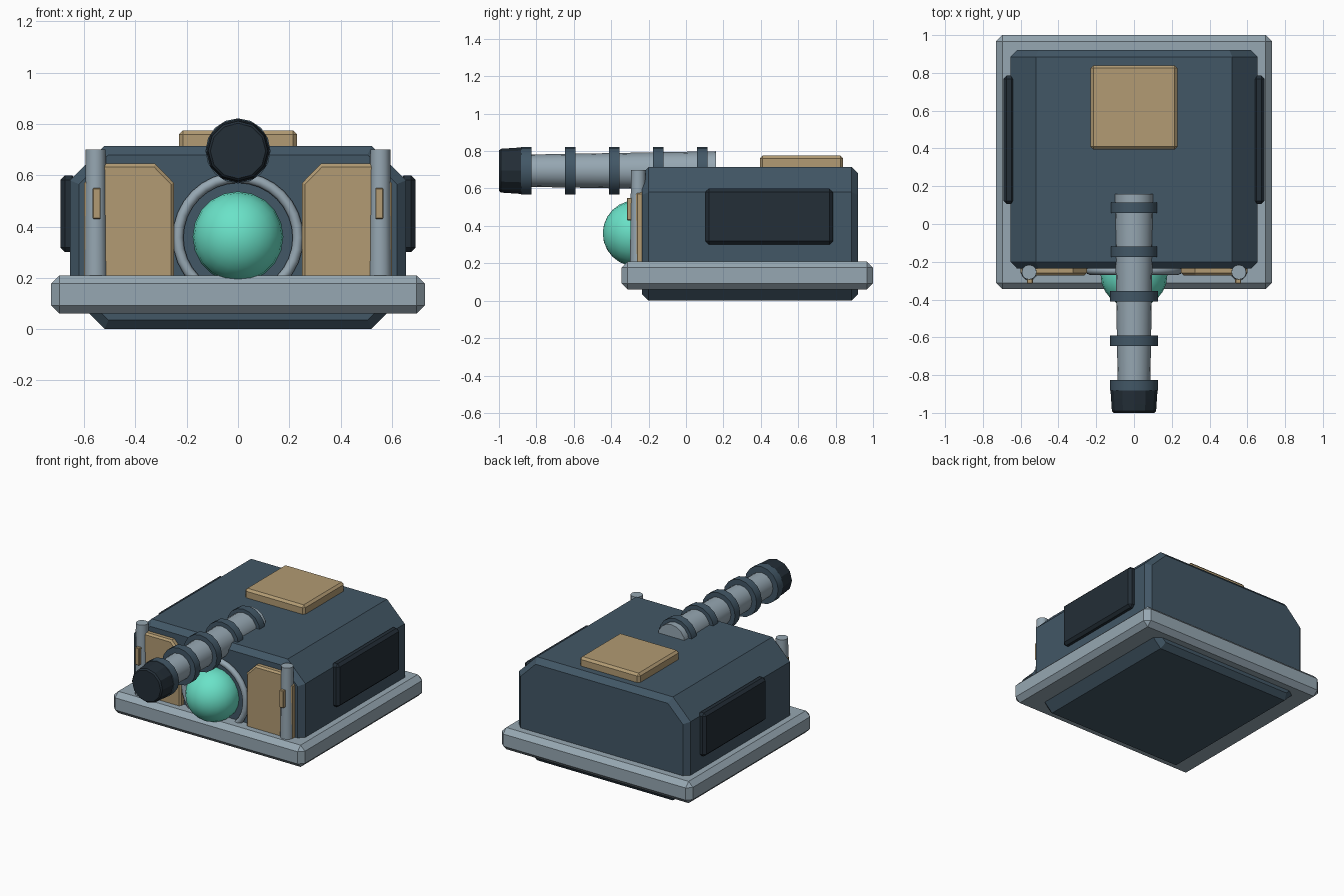
import bpy, bmesh, math
from mathutils import Matrix

if "Cube" in bpy.data.objects:
    bpy.data.objects.remove(bpy.data.objects["Cube"])


def material(name, rgb):
    m = bpy.data.materials.new(name)
    lin = [((c / 255 + 0.055) / 1.055) ** 2.4 for c in rgb]
    m.diffuse_color = (*lin, 1)
    m.use_nodes = True
    m.node_tree.nodes["Principled BSDF"].inputs["Base Color"].default_value = m.diffuse_color
    return m


SLATE = material("slate", (66, 87, 102))
GREY = material("light_grey", (150, 167, 178))
TAN = material("tan", (178, 155, 115))
DARK = material("dark_slate", (35, 46, 55))
TEAL = material("teal", (106, 226, 200))


def finish(bm, name, mat, smooth=None):
    bmesh.ops.recalc_face_normals(bm, faces=bm.faces)
    me = bpy.data.meshes.new(name)
    bm.to_mesh(me)
    bm.free()
    ob = bpy.data.objects.new(name, me)
    bpy.context.collection.objects.link(ob)
    me.materials.append(mat)
    if smooth:
        bpy.ops.object.select_all(action='DESELECT')
        ob.select_set(True)
        bpy.context.view_layer.objects.active = ob
        bpy.ops.object.shade_smooth_by_angle(angle=math.radians(smooth))
    return ob


def box(name, lo, hi, mat, bevel):
    bm = bmesh.new()
    bmesh.ops.create_cube(bm, size=1)
    for v in bm.verts:
        v.co = [(a + b) / 2 + c * (b - a) for a, b, c in zip(lo, hi, v.co)]
    bmesh.ops.bevel(bm, geom=bm.edges[:], offset=bevel, segments=1, affect='EDGES')
    return finish(bm, name, mat)


def prism(name, profile, y0, y1, mat, bevel, bevel_back=True):
    """Extrude an x-z outline along y and chamfer the end rims."""
    bm = bmesh.new()
    face = bm.faces.new([bm.verts.new((x, y0, z)) for x, z in profile])
    new = bmesh.ops.extrude_face_region(bm, geom=[face], use_keep_orig=True)['geom']
    for v in new:
        if isinstance(v, bmesh.types.BMVert):
            v.co.y = y1
    bmesh.ops.recalc_face_normals(bm, faces=bm.faces)
    rims = [e for e in bm.edges
            if abs(e.verts[0].co.y - e.verts[1].co.y) < 1e-5
            and (bevel_back or abs(e.verts[0].co.y - y0) < 1e-5)]
    bmesh.ops.bevel(bm, geom=rims, offset=bevel, segments=1, affect='EDGES')
    return finish(bm, name, mat)


def lathe(name, points, sides, matrix, mat, smooth=35):
    """Spin (radius, height) points into a closed solid around local z."""
    bm = bmesh.new()
    rings = [[bm.verts.new((r * math.cos(2 * math.pi * i / sides),
                            r * math.sin(2 * math.pi * i / sides), h))
              for i in range(sides)] for r, h in points]
    for a, b in zip(rings, rings[1:]):
        for i in range(sides):
            j = (i + 1) % sides
            bm.faces.new((a[i], a[j], b[j], b[i]))
    bm.faces.new(rings[0])
    bm.faces.new(rings[-1])
    bm.transform(matrix)
    return finish(bm, name, mat, smooth)


# Eight-sided hull and surrounding skirt
hull = [(-0.52, 0), (0.52, 0), (0.655, 0.135), (0.655, 0.58),
        (0.52, 0.715), (-0.52, 0.715), (-0.655, 0.58), (-0.655, 0.135)]
prism("hull", hull, -0.235, 0.92, SLATE, 0.035)
box("skirt", (-0.73, -0.345, 0.06), (0.73, 1.0, 0.21), GREY, 0.033)

# Roof hatch
box("roof_hatch", (-0.23, 0.395, 0.69), (0.23, 0.84, 0.775), TAN, 0.015)

# Mirrored side panels, front plates, posts and post tags
for s, side in ((-1, "left"), (1, "right")):
    xs = sorted((s * 0.63, s * 0.692))
    box("side_panel_" + side, (xs[0], 0.105, 0.30), (xs[1], 0.785, 0.60), DARK, 0.018)
    plate = [(0.25, 0.15), (0.60, 0.15), (0.60, 0.57), (0.527, 0.645),
             (0.323, 0.645), (0.25, 0.57)]
    prism("front_plate_" + side, [(s * x, z) for x, z in plate],
          -0.272, -0.225, TAN, 0.012, False)
    lathe("post_" + side, [(0.045, 0.15), (0.039, 0.70)], 12,
          Matrix.Translation((s * 0.555, -0.255, 0)), GREY)
    xs = sorted((s * 0.536, s * 0.567))
    box("post_tag_" + side, (xs[0], -0.315, 0.43), (xs[1], -0.28, 0.55), TAN, 0.003)

# Lens dome and its round rim
bm = bmesh.new()
bmesh.ops.create_uvsphere(bm, u_segments=20, v_segments=12, radius=0.177)
bm.transform(Matrix.Translation((0, -0.268, 0.36)) @ Matrix.Rotation(math.pi / 2, 4, 'X'))
finish(bm, "lens_dome", TEAL, 60)

bpy.ops.mesh.primitive_torus_add(
    location=(0, -0.248, 0.357), rotation=(math.pi / 2, 0, 0),
    major_segments=32, minor_segments=8, major_radius=0.234, minor_radius=0.021)
rim = bpy.context.object
rim.name = "lens_rim"
rim.data.materials.append(GREY)
bpy.ops.object.shade_smooth_by_angle(angle=math.radians(60))

# Tapered barrel pointing forward, with collars and a dark muzzle
axis = Matrix.Translation((0, 0, 0.695)) @ Matrix.Rotation(math.pi / 2, 4, 'X')
lathe("barrel", [(0.104, -0.16), (0.086, 0.86)], 16, axis, GREY)
for i in range(5):
    c = -0.087 + i * 0.235
    lathe("barrel_collar_%d" % (i + 1), [(0.127, c - 0.028), (0.127, c + 0.028)],
          16, axis, SLATE)
lathe("muzzle", [(0.124, 0.86), (0.124, 0.885), (0.117, 0.99), (0.108, 1.0)],
      12, axis, DARK, 25)
